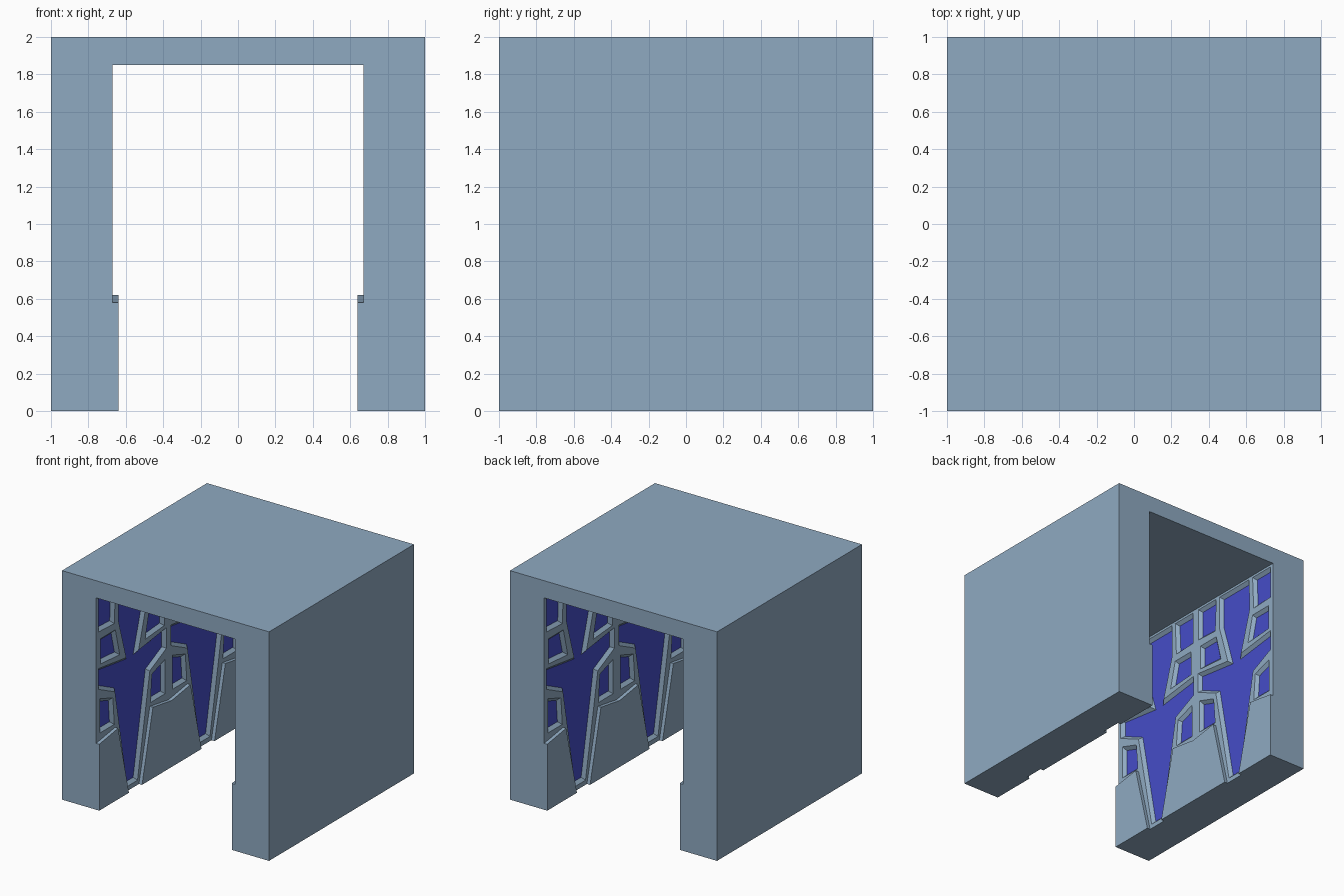
import bpy, bmesh, math
from mathutils import Vector

if "Cube" in bpy.data.objects:
    bpy.data.objects.remove(bpy.data.objects["Cube"])

DEEP, FACE, PANEL = -0.70, -0.67, -0.64   # x of glass, frame face, lower panel
TOP = 1.85                                # ceiling height


def material(name, rgb):
    m = bpy.data.materials.new(name)
    m.diffuse_color = (*rgb, 1)
    m.use_nodes = True
    m.node_tree.nodes["Principled BSDF"].inputs["Base Color"].default_value = m.diffuse_color
    return m


STONE = material("blue_grey_stone", (0.275, 0.40, 0.535))
GLASS = material("deep_blue_glass", (0.06, 0.075, 0.58))


def finish(bm, name, mat):
    me = bpy.data.meshes.new(name)
    bm.to_mesh(me)
    bm.free()
    me.materials.append(mat)
    ob = bpy.data.objects.new(name, me)
    bpy.context.collection.objects.link(ob)
    return ob


def prism(name, polygons, to3d, depth, mat):
    """Extrude flat outlines along a vector."""
    bm = bmesh.new()
    for poly in polygons:
        f = bm.faces.new([bm.verts.new(to3d(a, b)) for a, b in poly])
        r = bmesh.ops.extrude_face_region(bm, geom=[f], use_keep_orig=True)
        vs = [v for v in r["geom"] if isinstance(v, bmesh.types.BMVert)]
        bmesh.ops.translate(bm, verts=vs, vec=depth)
    bmesh.ops.recalc_face_normals(bm, faces=bm.faces)
    return finish(bm, name, mat)


def inset(poly, d):
    """Mitred inward offset of a closed outline."""
    area = sum(p[0] * q[1] - q[0] * p[1] for p, q in zip(poly, poly[1:] + poly[:1]))
    s = 1 if area > 0 else -1
    out = []
    for i, p in enumerate(poly):
        p, a, b = Vector(p), Vector(poly[i - 1]), Vector(poly[(i + 1) % len(poly)])
        e, g = (p - a).normalized(), (b - p).normalized()
        n1, n2 = Vector((-e.y, e.x)) * s, Vector((-g.y, g.x)) * s
        m = (n1 + n2) / (1 + n1.dot(n2))
        out.append(tuple(p + m * d))
    return out


def mirror(poly):
    return [(-a, b) for a, b in reversed(poly)]


# Outlines of one bay, centred on the tree, horizontal then height
half_tree = [(.07, .04), (.24, .93), (.47, 1.04), (.47, 1.22),
             (.085, 1.17), (.195, 1.54), (.19, 1.83)]
tree = half_tree + mirror(half_tree)
windows = [
    [(-.45, .65), (-.25, .65), (-.27, .89), (-.45, .95)],        # lower
    [(-.44, 1.25), (-.175, 1.23), (-.235, 1.47), (-.44, 1.47)],  # middle
    [(-.465, 1.54), (-.25, 1.53), (-.235, 1.83), (-.465, 1.83)], # upper
]
bay = [tree] + windows + [mirror(w) for w in windows]
holes = [[(a + c, b) for a, b in p] for c in (-.5, .5) for p in bay]


def build_frame(name):
    """Flat tracery with openings that slope back to the glass."""
    bm = bmesh.new()

    def ring(poly, x):
        return [bm.verts.new((x, a, b)) for a, b in poly]

    outer = [(-1, 0), (1, 0), (1, TOP), (-1, TOP)]
    loops, edges = [], []
    for poly, d in [(outer, 0)] + [(h, .03) for h in holes]:
        vs = ring(poly, FACE)
        edges += [bm.edges.new((vs[i - 1], vs[i])) for i in range(len(vs))]
        loops.append((vs, inset(poly, d)))
    bmesh.ops.triangle_fill(bm, use_beauty=True, use_dissolve=False,
                            edges=edges, normal=(1, 0, 0))
    for vs, low in loops:
        lo = ring(low, DEEP)
        for i in range(len(vs)):
            bm.faces.new((vs[i - 1], vs[i], lo[i], lo[i - 1]))
    bmesh.ops.recalc_face_normals(bm, faces=bm.faces)
    front = max(bm.faces, key=lambda f: abs(f.normal.x))
    if front.normal.x < 0:
        bmesh.ops.reverse_faces(bm, faces=bm.faces)
    # merge the flat front into large faces
    bmesh.ops.dissolve_limit(bm, angle_limit=0.01, verts=bm.verts, edges=bm.edges)
    return finish(bm, name, STONE)


# Corridor shell
shell = [(-1, 0), (DEEP, 0), (DEEP, TOP), (-DEEP, TOP),
         (-DEEP, 0), (1, 0), (1, 2), (-1, 2)]
prism("corridor_shell", [shell], lambda a, b: (a, -1, b), (0, 2, 0), STONE)

# Lower wall panels beside the tree trunks
end_panel = [(-1, 0), (-.59, 0), (-.74, .62), (-1, .58)]
mid_panel = [(-.41, 0), (.41, 0), (.26, .62), (0, .58), (-.26, .62)]
panels = [end_panel, mid_panel, mirror(end_panel)]
glass = [(-.998, .02), (.998, .02), (.998, TOP), (-.998, TOP)]

# Both walls, the second turned half round
for side, turn in (("left", 0), ("right", math.pi)):
    parts = [
        build_frame(side + "_window_frame"),
        prism(side + "_lower_panel", panels, lambda a, b: (DEEP, a, b),
              (PANEL - DEEP, 0, 0), STONE),
        prism(side + "_glass", [glass], lambda a, b: (DEEP, a, b),
              (.003, 0, 0), GLASS),
    ]
    for ob in parts:
        ob.rotation_euler.z = turn
